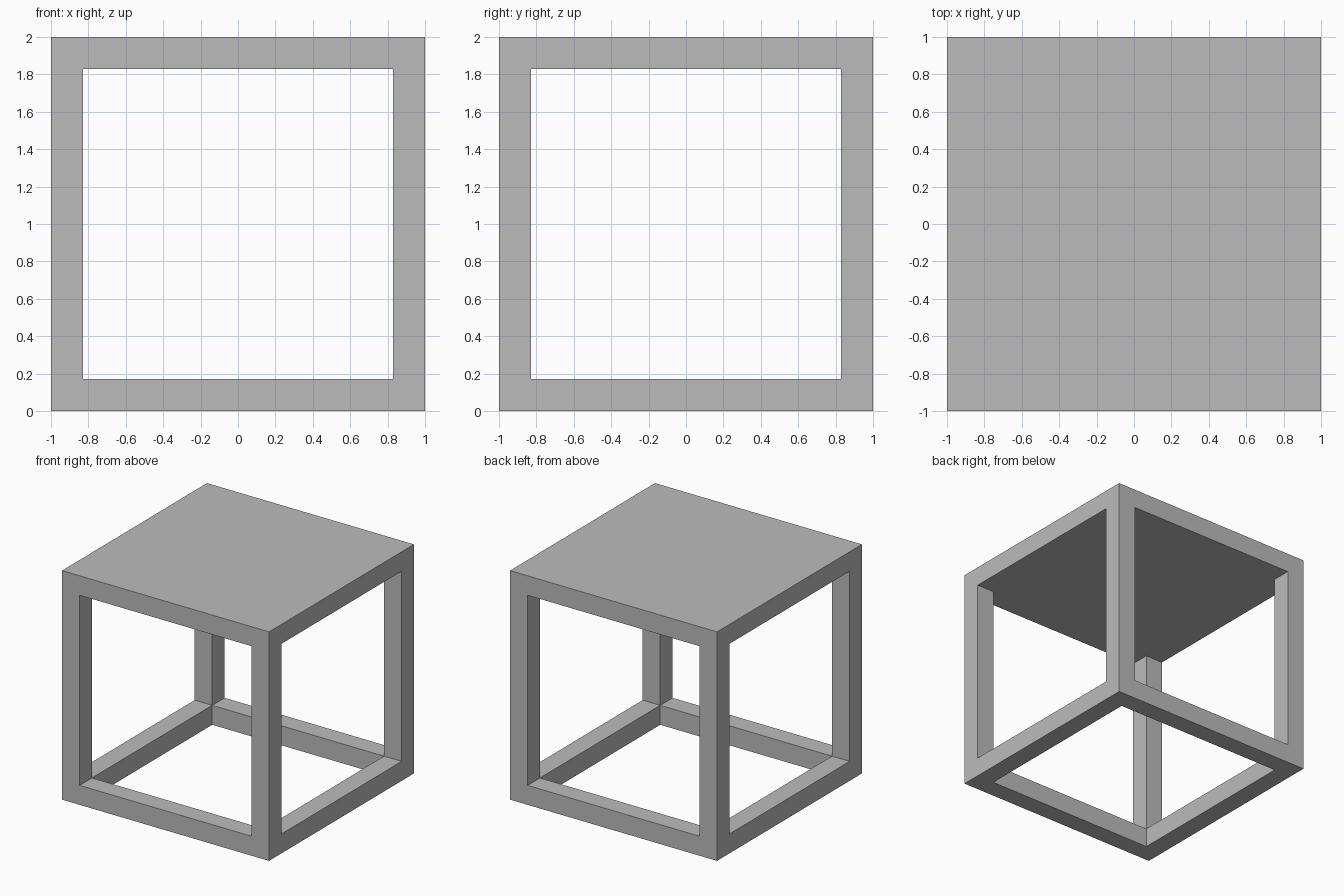
import bpy
import bmesh
from itertools import product

default = bpy.data.objects.get("Cube")
if default:
    bpy.data.objects.remove(default, do_unlink=True)

HALF = 1.0      # half the outer size
BAR = 0.17      # thickness of posts, rails and top
inner = HALF - BAR
stops = [-HALF, -inner, inner, HALF]

grey = bpy.data.materials.new("plain grey")
grey.use_nodes = True
colour = (0.5, 0.5, 0.5, 1)
grey.diffuse_color = colour
grey.node_tree.nodes["Principled BSDF"].inputs["Base Color"].default_value = colour


def is_solid(cell):
    """Solid top, four corner posts and an open ring of rails at the floor."""
    i, j, k = cell
    if min(cell) < 0 or max(cell) > 2:
        return False
    top = k == 2
    post = i != 1 and j != 1
    rail = k == 0 and (i != 1 or j != 1)
    return top or post or rail


# One watertight frame: keep only cell sides that border empty space
bm = bmesh.new()
corners = {}


def corner(key):
    if key not in corners:
        x, y, z = (stops[n] for n in key)
        corners[key] = bm.verts.new((x, y, z + HALF))
    return corners[key]


for cell in filter(is_solid, product(range(3), repeat=3)):
    for axis, side in product(range(3), (0, 1)):
        neighbour = list(cell)
        neighbour[axis] += 2 * side - 1
        if is_solid(neighbour):
            continue
        u, v = (axis + 1) % 3, (axis + 2) % 3
        ring = []
        for du, dv in ((0, 0), (1, 0), (1, 1), (0, 1)):
            key = list(cell)
            key[axis] += side
            key[u] += du
            key[v] += dv
            ring.append(corner(tuple(key)))
        bm.faces.new(ring if side else ring[::-1])

mesh = bpy.data.meshes.new("table_frame")
bm.to_mesh(mesh)
bm.free()
mesh.materials.append(grey)
frame = bpy.data.objects.new("table_frame", mesh)
bpy.context.collection.objects.link(frame)
